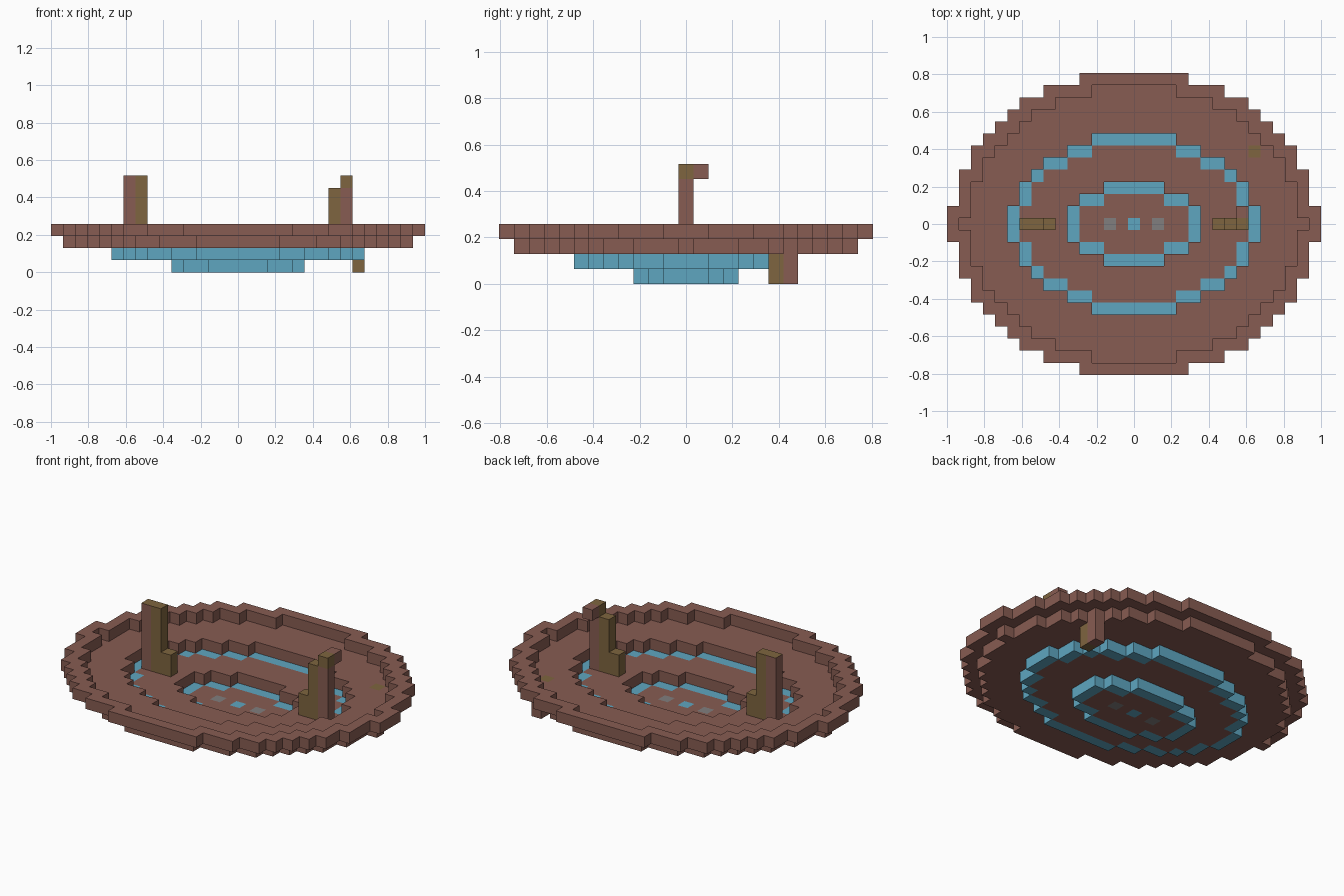
import bpy, bmesh
from mathutils import Vector

if "Cube" in bpy.data.objects:
    bpy.data.objects.remove(bpy.data.objects["Cube"], do_unlink=True)

U = 2 / 31  # edge of one block


def material(name, rgb):
    m = bpy.data.materials.new(name)
    m.use_nodes = True
    m.diffuse_color = (*rgb, 1)
    m.node_tree.nodes["Principled BSDF"].inputs["Base Color"].default_value = (*rgb, 1)
    return m


BROWN, BLUE, OLIVE, GRAY = range(4)
MATERIALS = [material("clay brown", (0.245, 0.107, 0.085)),
             material("water blue", (0.113, 0.38, 0.53)),
             material("olive wood", (0.21, 0.13, 0.05)),
             material("stone gray", (0.22, 0.21, 0.21))]


def disc(half_widths):
    """Stepped oval given the half width of each row, middle row first."""
    return {(x, s * y) for y, w in enumerate(half_widths)
            for x in range(-w, w + 1) for s in (-1, 1)}


def layer(cells, z, edged=None):
    """Blocks on one level, with a blue border where the outline ends."""
    def border(x, y):
        return any(n not in edged for n in ((x+1, y), (x-1, y), (x, y+1), (x, y-1)))
    return {(x, y, z): BLUE if edged and border(x, y) else BROWN for x, y in cells}


def column(x, y, bottom, top, colour):
    return {(x, y, z): colour for z in range(bottom, top)}


# Stepped outlines, from the outside in
rim = disc([15, 15, 14, 14, 14, 13, 13, 12, 11, 10, 9, 7, 4])
shelf = {(x, y) for x, y in rim
         if all((x + a, y + b) in rim for a in (-1, 0, 1) for b in (-1, 0, 1))}
step = disc([10, 10, 9, 9, 8, 7, 5, 3])
basin = disc([5, 5, 4, 2])

parts = {
    "outer_rim": layer(rim - shelf, 3),
    "upper_shelf": layer(shelf - step, 2),
    "lower_shelf": layer(step - basin, 1, step),
    "basin_floor": layer(basin, 0, basin),
}

# Spots set in the basin floor
parts["basin_floor"].update({(-2, 0, 0): GRAY, (0, 0, 0): BLUE, (2, 0, 0): GRAY})

# Posts standing on the lower shelf
parts["right_post"] = {**column(-9, 0, 2, 8, BROWN), **column(-8, 0, 2, 8, OLIVE),
                       **column(-7, 0, 2, 4, OLIVE)}
parts["left_post"] = {**column(9, 0, 2, 7, BROWN), **column(9, 0, 7, 8, OLIVE),
                      **column(8, 0, 2, 7, OLIVE), **column(7, 0, 2, 4, OLIVE),
                      **column(9, 1, 7, 8, BROWN)}

# Foot hanging under the upper shelf, its peg showing through
parts["foot"] = {**column(10, 6, 0, 2, OLIVE), **column(10, 7, 0, 2, BROWN)}
parts["upper_shelf"][(10, 6, 2)] = OLIVE

filled = set().union(*parts.values())
DIRECTIONS = [Vector(d) for d in ((1, 0, 0), (-1, 0, 0), (0, 1, 0),
                                  (0, -1, 0), (0, 0, 1), (0, 0, -1))]


def build(name, cells):
    bm = bmesh.new()
    for cell, colour in cells.items():
        centre = Vector(cell) + Vector((0, 0, 0.5))
        for d in DIRECTIONS:
            if tuple(int(c + e) for c, e in zip(cell, d)) in filled:
                continue
            a = Vector((d.y, d.z, d.x)) / 2
            b = d.cross(a)
            corners = [centre + d / 2 + s * a + t * b
                       for s, t in ((-1, -1), (1, -1), (1, 1), (-1, 1))]
            face = bm.faces.new([bm.verts.new(c * U) for c in corners])
            face.material_index = colour
            # Post caps are wood
            if name == "right_post" and d.z > 0:
                face.material_index = OLIVE
    bmesh.ops.remove_doubles(bm, verts=bm.verts, dist=U / 100)
    mesh = bpy.data.meshes.new(name)
    bm.to_mesh(mesh)
    bm.free()
    for m in MATERIALS:
        mesh.materials.append(m)
    bpy.context.collection.objects.link(bpy.data.objects.new(name, mesh))


for part_name, part_cells in parts.items():
    build(part_name, part_cells)
